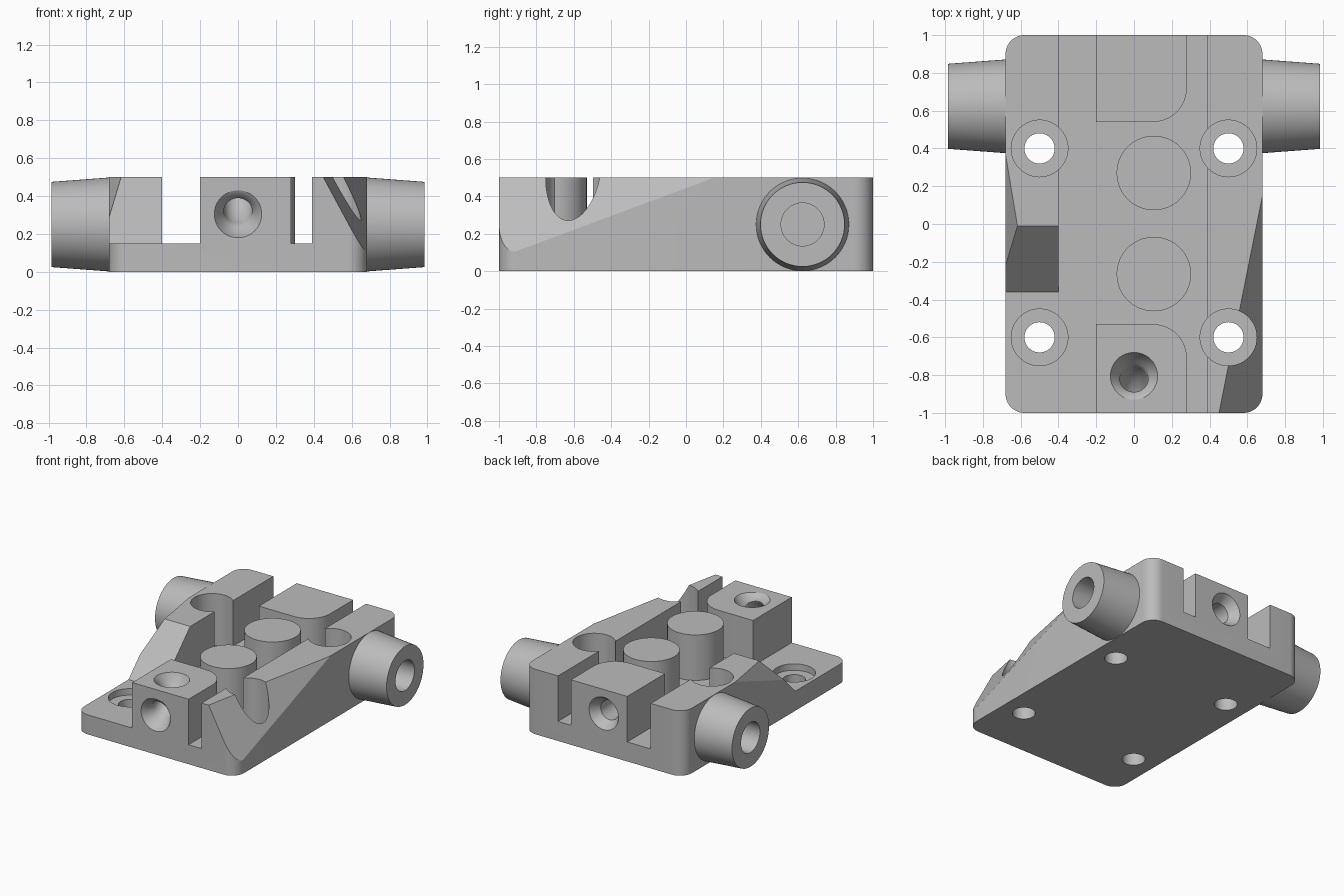
import bpy, bmesh, math
from math import sin, cos, pi
from mathutils import Vector

cube = bpy.data.objects.get("Cube")
if cube:
    bpy.data.objects.remove(cube, do_unlink=True)

grey = bpy.data.materials.new("plain_grey")
grey.use_nodes = True
grey.diffuse_color = (0.5, 0.5, 0.5, 1)
grey.node_tree.nodes["Principled BSDF"].inputs["Base Color"].default_value = (0.5, 0.5, 0.5, 1)

X, Y, Z = Vector((1, 0, 0)), Vector((0, 1, 0)), Vector((0, 0, 1))


def make(name, bm):
    bmesh.ops.recalc_face_normals(bm, faces=bm.faces)
    me = bpy.data.meshes.new(name)
    bm.to_mesh(me)
    bm.free()
    me.materials.append(grey)
    ob = bpy.data.objects.new(name, me)
    bpy.context.collection.objects.link(ob)
    return ob


def loft(name, rings, sides=64):
    """Skin circles given as (centre, axis u, axis v, radius)."""
    bm = bmesh.new()
    loops = []
    for c, u, v, r in rings:
        angles = [2 * pi * i / sides for i in range(sides)]
        loops.append([bm.verts.new(c + r * (cos(a) * u + sin(a) * v)) for a in angles])
    for a, b in zip(loops, loops[1:]):
        for i in range(sides):
            j = (i + 1) % sides
            bm.faces.new((a[i], a[j], b[j], b[i]))
    bm.faces.new(loops[0])
    bm.faces.new(loops[-1])
    return make(name, bm)


def lathe(name, origin, axis, profile):
    """Turn (distance along axis, radius) pairs around an axis."""
    u = Z if axis != Z else X
    v = axis.cross(u)
    return loft(name, [(Vector(origin) + axis * t, u, v, r) for t, r in profile])


def prism(name, points, lo, hi, along=Z):
    """Extrude a flat outline along z (xy points) or x (yz points)."""
    bm = bmesh.new()
    place = (lambda p, h: (p[0], p[1], h)) if along == Z else (lambda p, h: (h, p[0], p[1]))
    low = [bm.verts.new(place(p, lo)) for p in points]
    high = [bm.verts.new(place(p, hi)) for p in points]
    bm.faces.new(low)
    bm.faces.new(high)
    for i in range(len(points)):
        j = (i + 1) % len(points)
        bm.faces.new((low[i], low[j], high[j], high[i]))
    return make(name, bm)


def rounded(x0, x1, y0, y1, radii):
    """Rectangle outline, radii in order +x+y, -x+y, -x-y, +x-y."""
    pts = []
    corners = ((x1, y1, 1, 1), (x0, y1, -1, 1), (x0, y0, -1, -1), (x1, y0, 1, -1))
    for k, (x, y, sx, sy) in enumerate(corners):
        r = radii[k]
        steps = 12 if r else 0
        for i in range(steps + 1):
            a = pi / 2 * (k + (i / steps if steps else 0))
            pts.append((x - sx * r + r * cos(a), y - sy * r + r * sin(a)))
    return pts


def slice_off(ob, a, b, c, inside):
    """Cut by the plane through a, b, c, keeping the side that holds inside."""
    a, b, c = Vector(a), Vector(b), Vector(c)
    n = (b - a).cross(c - a).normalized()
    if n.dot(Vector(inside) - a) > 0:
        n = -n
    bm = bmesh.new()
    bm.from_mesh(ob.data)
    cut = bmesh.ops.bisect_plane(bm, geom=bm.verts[:] + bm.edges[:] + bm.faces[:],
                                 plane_co=a, plane_no=n, clear_outer=True)
    edges = [g for g in cut["geom_cut"] if isinstance(g, bmesh.types.BMEdge)]
    bmesh.ops.contextual_create(bm, geom=edges)
    bmesh.ops.recalc_face_normals(bm, faces=bm.faces)
    bm.to_mesh(ob.data)
    bm.free()


def subtract(ob, cutter):
    mod = ob.modifiers.new("cut", 'BOOLEAN')
    mod.operation, mod.solver, mod.object = 'DIFFERENCE', 'EXACT', cutter
    bpy.context.view_layer.update()
    me = bpy.data.meshes.new_from_object(ob.evaluated_get(bpy.context.evaluated_depsgraph_get()))
    ob.modifiers.clear()
    ob.data = me
    bpy.data.objects.remove(cutter, do_unlink=True)


# Body block with its sloped front corner
body = prism("bracket_body", rounded(-0.68, 0.68, -1, 1, [0.1] * 4), 0, 0.5)
slice_off(body, (0.45, -1, 0.5), (0.68, 0.15, 0.5), (0.68, -0.9, 0.11), (0, 0, 0.25))

# Central channel, leaving two end blocks and two round posts standing
channel = prism("channel", rounded(-0.4, 0.39, -1.1, 1.1, [0] * 4), 0.15, 0.6)
subtract(channel, prism("front_block", rounded(-0.2, 0.28, -1.2, -0.53, [0.18, 0, 0, 0]), 0.1, 0.7))
subtract(channel, prism("back_block", rounded(-0.2, 0.28, 0.54, 1.2, [0, 0, 0, 0.18]), 0.1, 0.7))
for y in (-0.265, 0.27):
    subtract(channel, lathe("post", (0.105, y, 0), Z, [(0.1, 0.197), (0.7, 0.197)]))
subtract(body, channel)

# Lowered corner with a ramp, and the slanted facet beside it
step = [(-1.1, 0.15), (-0.36, 0.15), (0.09, 0.6), (-1.1, 0.6)]
subtract(body, prism("corner_step", step, -0.8, -0.37, X))
facet = prism("side_facet", rounded(-0.9, -0.41, -0.9, 0.6, [0] * 4), 0.25, 0.6)
slice_off(facet, (-0.617, -0.01, 0.5), (-0.68, 0.37, 0.5), (-0.68, -0.22, 0.29), (-0.9, -0.5, 0.6))
subtract(body, facet)

# Counterbored screw holes
for x in (-0.5, 0.5):
    for y in (-0.6, 0.4):
        subtract(body, lathe("screw_hole", (x, y, 0), Z,
                             [(-0.1, 0.08), (0.1, 0.08), (0.1, 0.15), (0.7, 0.15)]))

# Curved passage from the front face up to the top, flared at both mouths
bend, start = 0.195, Vector((0, -1, 0.5))
rings = [(start - Y * 0.03 - Z * bend, X, Z, 0.145)]
for i in range(25):
    a = pi / 2 * i / 24
    flare = max(0, 1 - min(a, pi / 2 - a) / 0.38)
    out = Y * sin(a) - Z * cos(a)
    rings.append((start + out * bend, X, -out, 0.075 + 0.05 * flare))
rings[0] = (rings[0][0], X, Z, 0.145)
rings.append((start + Y * bend + Z * 0.03, X, -Y, 0.145))
subtract(body, loft("curved_passage", rings, 48))

# Countersunk hole in the back face
subtract(body, lathe("back_hole", (0, 0, 0.315), Y,
                     [(1.03, 0.146), (0.93, 0.075), (0.45, 0.075)]))

# Tapered side bosses with blind holes
bosses = [lathe(name, (0, 0.623, 0.25), X * s,
                [(0.66, 0.25), (0.68, 0.248), (0.985, 0.225), (0.985, 0.115), (0.7, 0.115)])
          for name, s in (("left_boss", 1), ("right_boss", -1))]

# Smooth round surfaces, keep edges sharp
bpy.ops.object.select_all(action='DESELECT')
for ob in [body] + bosses:
    ob.select_set(True)
bpy.context.view_layer.objects.active = body
bpy.ops.object.shade_smooth_by_angle(angle=math.radians(25))
